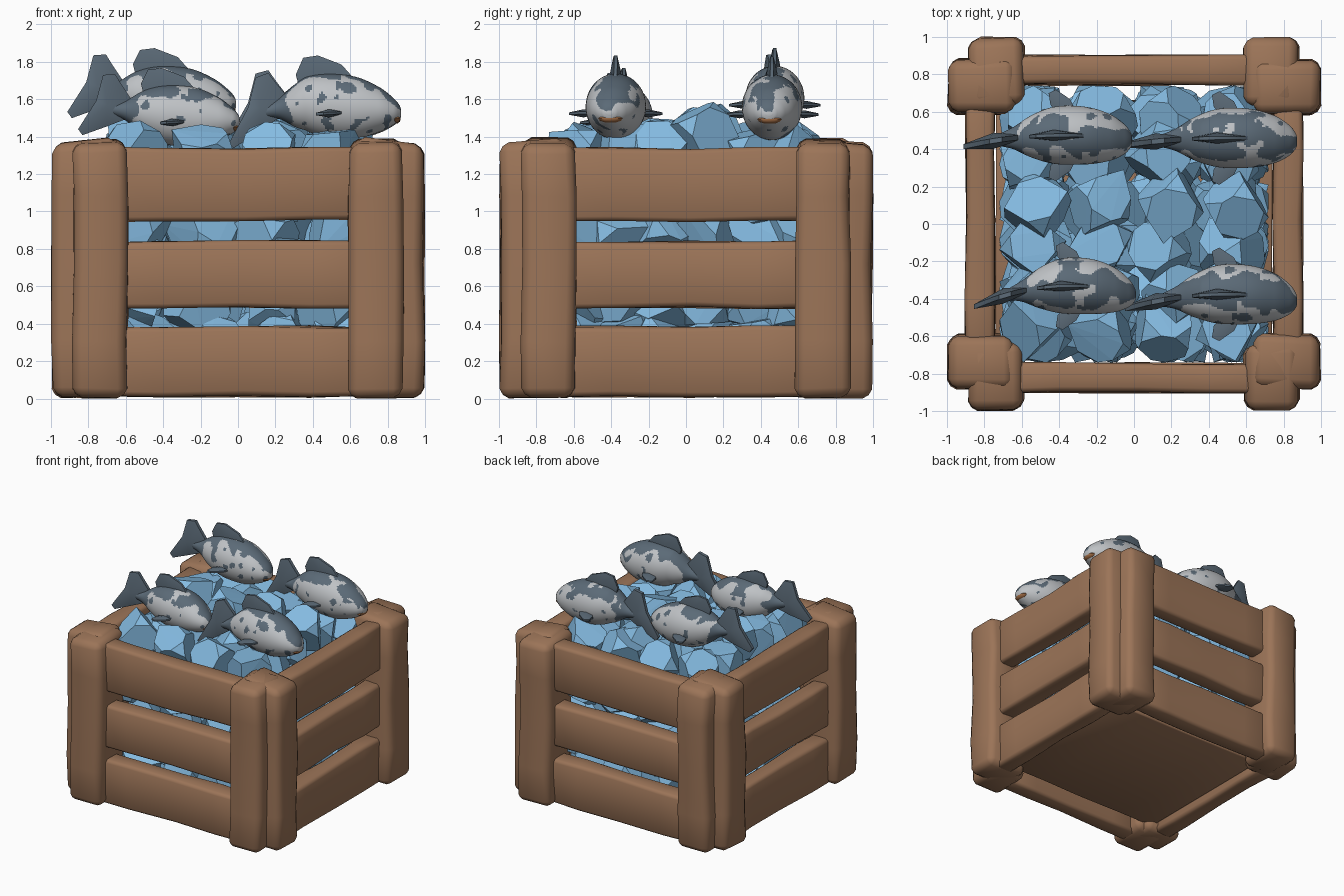
import bpy, bmesh, math, random
from mathutils import Vector, Euler, noise

if "Cube" in bpy.data.objects:
    bpy.data.objects.remove(bpy.data.objects["Cube"])

random.seed(7)


def material(name, rgb):
    m = bpy.data.materials.new(name)
    m.diffuse_color = (*rgb, 1)
    m.use_nodes = True
    m.node_tree.nodes["Principled BSDF"].inputs["Base Color"].default_value = m.diffuse_color
    return m


WOOD = material("wood brown", (0.33, 0.175, 0.097))
ICE = material("ice blue", (0.235, 0.50, 0.76))
DARK = material("fish slate grey", (0.105, 0.145, 0.185))
LIGHT = material("fish light grey", (0.52, 0.54, 0.56))
MOUTH = material("mouth brown", (0.33, 0.14, 0.055))


def finish(bm, name, mats, smooth=None):
    bmesh.ops.recalc_face_normals(bm, faces=bm.faces[:])
    me = bpy.data.meshes.new(name)
    bm.to_mesh(me)
    bm.free()
    for m in mats:
        me.materials.append(m)
    ob = bpy.data.objects.new(name, me)
    bpy.context.collection.objects.link(ob)
    if smooth:
        bpy.ops.object.select_all(action='DESELECT')
        ob.select_set(True)
        bpy.context.view_layer.objects.active = ob
        bpy.ops.object.shade_smooth_by_angle(angle=math.radians(smooth))
    return ob


def board(name, lo, hi, bevel, wobble=0.008, outer_drop=0.0):
    """Slightly uneven board with worn, chamfered edges."""
    lo, hi = Vector(lo), Vector(hi)
    size, mid = hi - lo, (lo + hi) / 2
    bm = bmesh.new()
    bmesh.ops.create_cube(bm, size=1)
    for v in bm.verts:
        v.co = Vector([c * s for c, s in zip(v.co, size)]) + mid
    axis = max(range(3), key=lambda i: size[i])
    normal = Vector([float(i == axis) for i in range(3)])
    for t in (-0.28, 0.02, 0.27):
        bmesh.ops.bisect_plane(bm, geom=bm.verts[:] + bm.edges[:] + bm.faces[:],
                               plane_co=mid + normal * size[axis] * t, plane_no=normal)
    for v in bm.verts:
        if v.co.z > 1.3 and max(abs(v.co.x), abs(v.co.y)) > 0.95:
            v.co.z -= outer_drop
        v.co += Vector([random.uniform(-wobble, wobble) for _ in range(3)])
        v.co.z = max(v.co.z, 0)
        v.co.x = max(-1, min(1, v.co.x))
        v.co.y = max(-1, min(1, v.co.y))
    bm.normal_update()
    sharp = [e for e in bm.edges if e.calc_face_angle(0) > 0.8]
    bmesh.ops.bevel(bm, geom=sharp, offset=bevel, segments=2, profile=0.4, affect='EDGES')
    return finish(bm, name, [WOOD], 35)


# Crate: two overlapping boards on every corner
for sx in (-1, 1):
    for sy in (-1, 1):
        def span(s, a, b):
            return (min(s * a, s * b), max(s * a, s * b))
        for name, ax, ay in (("corner_post_front_back", (0.59, 0.88), (0.64, 0.995)),
                             ("corner_post_side", (0.64, 0.995), (0.59, 0.88))):
            x, y = span(sx, *ax), span(sy, *ay)
            board(name, (x[0], y[0], 0.005), (x[1], y[1], 1.395), 0.05, 0.011, 0.035)

# Crate: three slats on every wall
for s in (-1, 1):
    a, b = sorted((s * 0.745, s * 0.9))
    for z0, z1 in ((0.01, 0.385), (0.485, 0.84), (0.95, 1.34)):
        board("wall_slat_front_back", (-0.72, a, z0), (0.72, b, z1), 0.025, 0.008)
        board("wall_slat_side", (a, -0.72, z0), (b, 0.72, z1), 0.025, 0.008)
board("crate_floor", (-0.74, -0.66, 0.07), (0.74, 0.66, 0.12), 0.01, 0.004)

# Ice: heap of cubes with cut corners
bm = bmesh.new()


def chunk(centre, half):
    b = bmesh.new()
    bmesh.ops.create_cube(b, size=2 * half)
    rot = Euler([random.uniform(0, 6.28) for _ in range(3)]).to_matrix()
    for v in b.verts:
        v.co *= random.uniform(0.92, 1.08)
    corners = random.sample(b.verts[:], 6)
    bmesh.ops.bevel(b, geom=corners, offset=half * 0.7, segments=1, affect='VERTICES')
    pts = [rot @ v.co + Vector(centre) for v in b.verts]
    b.free()
    # push the whole chunk inside the walls
    for i, lim in ((0, 0.72), (1, 0.74)):
        shift = min(0, lim - max(p[i] for p in pts)) + max(0, -lim - min(p[i] for p in pts))
        for p in pts:
            p[i] += shift
    res = bmesh.ops.convex_hull(bm, input=[bm.verts.new(p) for p in pts])
    junk = [g for g in res["geom_interior"] if isinstance(g, bmesh.types.BMVert)]
    bmesh.ops.delete(bm, geom=junk, context='VERTS')


for n, z in enumerate((0.29, 0.50, 0.70, 0.90, 1.09, 1.29)):
    top = n == 5
    for i in range(4):
        for j in range(6):
            x = -0.54 + 0.36 * i + (0.05 if n % 2 == 0 else -0.02) * (-1) ** j
            y = -0.60 + 0.24 * j
            lift = 0.11 * math.exp(-((y - 0.13) / 0.16) ** 2) if top else 0
            d = [random.uniform(-0.03, 0.03) for _ in range(3)]
            chunk((x + d[0], y + d[1], z + lift + d[2]), 0.127)
bmesh.ops.dissolve_limit(bm, angle_limit=0.03, verts=bm.verts[:], edges=bm.edges[:])
finish(bm, "ice_chunks", [ICE])

# Fish body stations: x, top, bottom, half width
BODY = [(0.375, -0.01, -0.035, 0.02), (0.365, 0.02, -0.06, 0.045), (0.33, 0.06, -0.09, 0.085),
        (0.25, 0.12, -0.13, 0.13), (0.12, 0.175, -0.165, 0.16), (-0.05, 0.19, -0.155, 0.16),
        (-0.18, 0.16, -0.10, 0.12), (-0.29, 0.10, -0.015, 0.06), (-0.38, 0.08, 0.02, 0.03)]
TAIL = [(-0.25, 0.10), (-0.31, 0.19), (-0.35, 0.255), (-0.42, 0.25), (-0.46, 0.10),
        (-0.565, -0.065), (-0.54, -0.10), (-0.4, -0.05), (-0.27, 0.0)]
DORSAL = [(0.13, 0.15), (0.05, 0.24), (-0.08, 0.29), (-0.16, 0.28), (-0.20, 0.2), (-0.18, 0.12), (0, 0.1)]
PECTORAL = [(0.08, 0.10), (0.03, 0.20), (-0.05, 0.255), (-0.09, 0.235), (-0.08, 0.17), (-0.02, 0.10)]
RINGS, SIDES = 110, 84


def station(t):
    """Smooth blend between body stations."""
    i = min(int(t), len(BODY) - 2)
    f = t - i
    p = [BODY[max(0, min(len(BODY) - 1, i + k))] for k in (-1, 0, 1, 2)]
    return [0.5 * (2 * b + (c - a) * f + (2 * a - 5 * b + 4 * c - d) * f * f
                   + (3 * b - a - 3 * c + d) * f ** 3) for a, b, c, d in zip(*p)]


def fin(bm, pts, thick, place):
    """Lens-shaped fin from an outline; place maps (u, v, w) to a point."""
    n = len(pts)
    cu, cv = sum(p[0] for p in pts) / n, sum(p[1] for p in pts) / n
    rims = []
    for s in (-1, 1):
        rim = [bm.verts.new(place(u, v, s * thick * 0.3)) for u, v in pts]
        hub = bm.verts.new(place(cu, cv, s * thick))
        for k in range(n):
            bm.faces.new((rim[k], rim[(k + 1) % n], hub))
        rims.append(rim)
    for k in range(n):
        m = (k + 1) % n
        bm.faces.new((rims[0][k], rims[0][m], rims[1][m], rims[1][k]))


def fish(name, pos, scale, bend, tail_drop, seed):
    bm = bmesh.new()
    rings = []
    for r in range(RINGS + 1):
        x, top, bot, w = station(r / RINGS * (len(BODY) - 1))
        rings.append([bm.verts.new((x, w * math.cos(a), (top + bot) / 2 + (top - bot) / 2 * math.sin(a)))
                      for a in (2 * math.pi * k / SIDES for k in range(SIDES))])
    for r in range(RINGS):
        for k in range(SIDES):
            m = (k + 1) % SIDES
            f = bm.faces.new((rings[r][k], rings[r][m], rings[r + 1][m], rings[r + 1][k]))
            c = f.calc_center_median()
            # dark back with a ragged edge, dark tail root, scattered spots
            up = math.sin(2 * math.pi * (k + 0.5) / SIDES)
            edge = noise.noise(c * 10 + Vector((seed, 0, 0)))
            spot = noise.noise(c * 15 + Vector((0, seed, 3)))
            dark = up + 0.6 * edge > 0.76 or spot > 0.37 or c.x < -0.24 + 0.06 * edge
            f.material_index = 0 if dark else 1
    bm.faces.new(rings[0]).material_index = 1
    bm.faces.new(rings[-1])
    # fins
    fin(bm, TAIL, 0.045, lambda u, v, w: (u, w, v))
    fin(bm, DORSAL, 0.03, lambda u, v, w: (u, w, v))
    for s in (-1, 1):
        fin(bm, PECTORAL, 0.022, lambda u, v, w: (u, s * v, w - 0.02 - 0.05 * (0.1 - u)))
    # mouth
    before = set(bm.faces)
    res = bmesh.ops.create_uvsphere(bm, u_segments=12, v_segments=6, radius=1)
    for v in res["verts"]:
        v.co = Vector((0.342 + v.co.x * 0.03, v.co.y * 0.066, -0.054 + v.co.z * 0.024))
    for f in set(bm.faces) - before:
        f.material_index = 2
    # bend the body sideways, lower the tail and set it on the ice
    for v in bm.verts:
        v.co.y -= bend * v.co.x ** 2
        v.co.z += tail_drop * min(0, v.co.x + 0.15)
        v.co = v.co * scale + Vector(pos)
    finish(bm, name, [DARK, LIGHT, MOUTH], 40)


fish("fish_front_left", (-0.335, -0.33, 1.50), 0.92, 0.38, 0.0, 1.3)
fish("fish_front_right", (0.505, -0.375, 1.55), 0.98, 0.25, 0.3, 5.7)
fish("fish_back_left", (-0.37, 0.475, 1.595), 0.96, 0.2, 0.0, 9.1)
fish("fish_back_right", (0.505, 0.46, 1.545), 0.98, 0.12, 0.2, 14.2)
